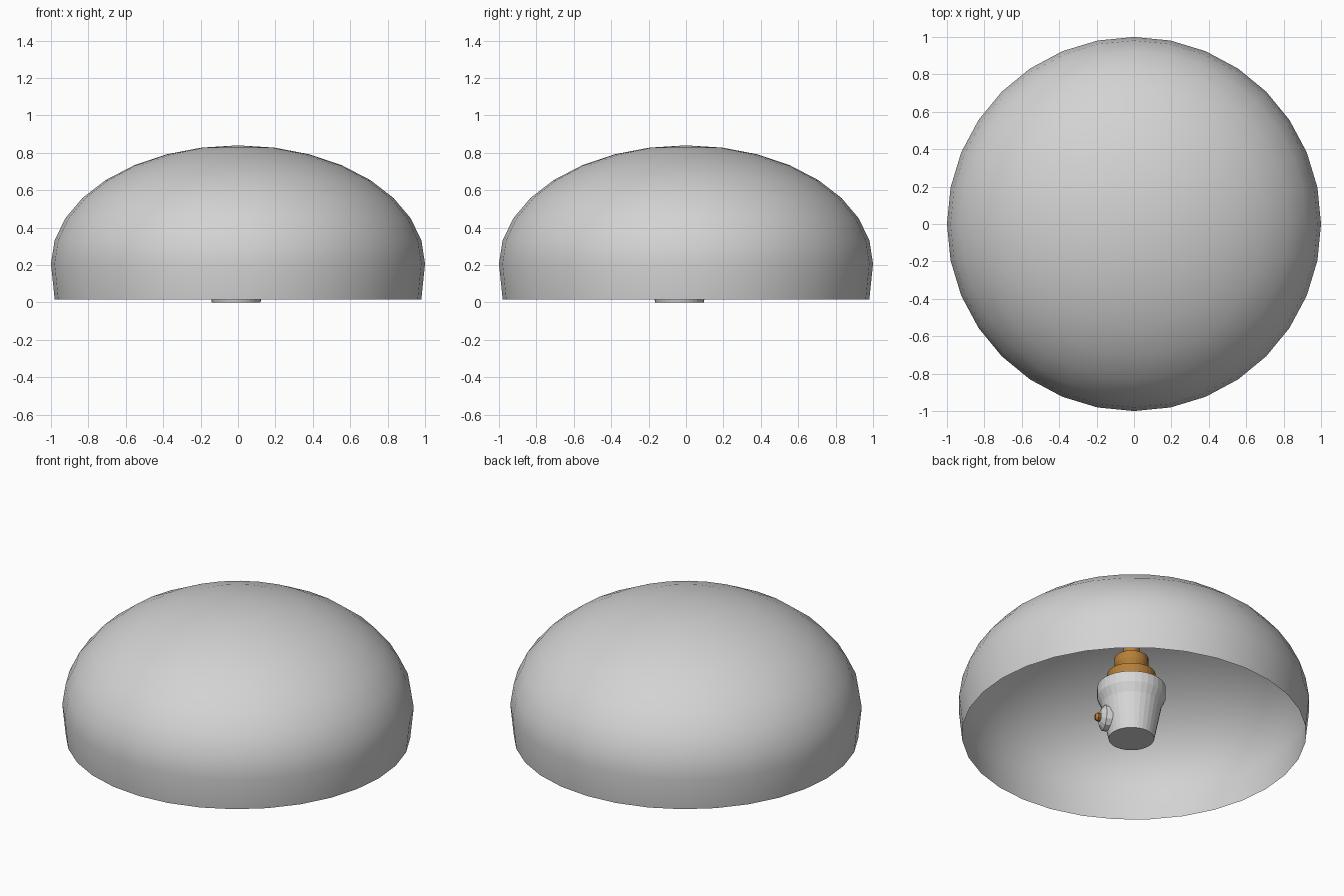
import bpy, bmesh, math
from mathutils import Matrix, Vector

cube = bpy.data.objects.get("Cube")
if cube:
    bpy.data.objects.remove(cube, do_unlink=True)


def make_material(name, rgb):
    mat = bpy.data.materials.new(name)
    mat.use_nodes = True
    color = (*rgb, 1.0)
    mat.diffuse_color = color
    mat.node_tree.nodes["Principled BSDF"].inputs["Base Color"].default_value = color
    return mat


def lathe(name, profile, segments, mat, smooth=False, matrix=Matrix()):
    """Spin a (radius, height) profile around z, then place it."""
    bm = bmesh.new()
    verts = [bm.verts.new((r, 0, z)) for r, z in profile]
    edges = [bm.edges.new(pair) for pair in zip(verts, verts[1:])]
    bmesh.ops.spin(bm, geom=verts + edges, cent=(0, 0, 0), axis=(0, 0, 1),
                   angle=math.tau, steps=segments, use_merge=False)
    bmesh.ops.remove_doubles(bm, verts=bm.verts, dist=0.0005)
    bmesh.ops.recalc_face_normals(bm, faces=bm.faces)
    for face in bm.faces:
        face.smooth = smooth
    mesh = bpy.data.meshes.new(name)
    bm.to_mesh(mesh)
    bm.free()
    mesh.materials.append(mat)
    obj = bpy.data.objects.new(name, mesh)
    obj.matrix_world = matrix
    bpy.context.collection.objects.link(obj)
    return obj


shade_grey = make_material("shade grey", (0.65, 0.65, 0.65))
holder_white = make_material("holder white", (0.68, 0.68, 0.68))
brass = make_material("brass", (0.46, 0.21, 0.04))

# Thin domed shade: flattened half ellipsoid with a slightly tucked rim
equator, rise, rings = 0.207, 0.633, 8
dome = [(0.98, 0.015)]
for i in range(rings + 1):
    a = math.pi / 2 * i / rings
    dome.append((math.cos(a), equator + rise * math.sin(a)))
lathe("lamp_shade", dome, 32, shade_grey, smooth=True)

# Bulb holder hanging a little off centre
axis = Vector((-0.01, -0.035, 0))
place = Matrix.Translation(axis)
lathe("bulb_holder", [(0, 0), (0.13, 0), (0.172, 0.215), (0.195, 0.268),
                      (0.195, 0.334), (0, 0.334)], 32, holder_white, matrix=place)

# Stepped brass cap and the stem up to the shade
lathe("brass_cap", [(0, 0.33), (0.138, 0.33), (0.138, 0.42), (0.085, 0.445),
                    (0.097, 0.48), (0.097, 0.525), (0.046, 0.55), (0, 0.55)],
      32, brass, matrix=place)
lathe("stem", [(0, 0.54), (0.046, 0.54), (0.046, 0.83), (0, 0.83)],
      16, brass, matrix=place)

# Switch boss and its brass button on the side of the holder
outward = Vector((1, -0.45, 0)).normalized()
aim = Matrix.Translation(axis + Vector((0, 0, 0.112))) @ outward.to_track_quat("Z", "Y").to_matrix().to_4x4()
lathe("switch_boss", [(0, 0.1), (0.075, 0.1), (0.075, 0.165), (0.045, 0.185), (0, 0.185)],
      12, holder_white, matrix=aim)
lathe("switch_button", [(0, 0.17), (0.022, 0.17), (0.026, 0.2), (0.015, 0.215), (0, 0.215)],
      10, brass, matrix=aim)
